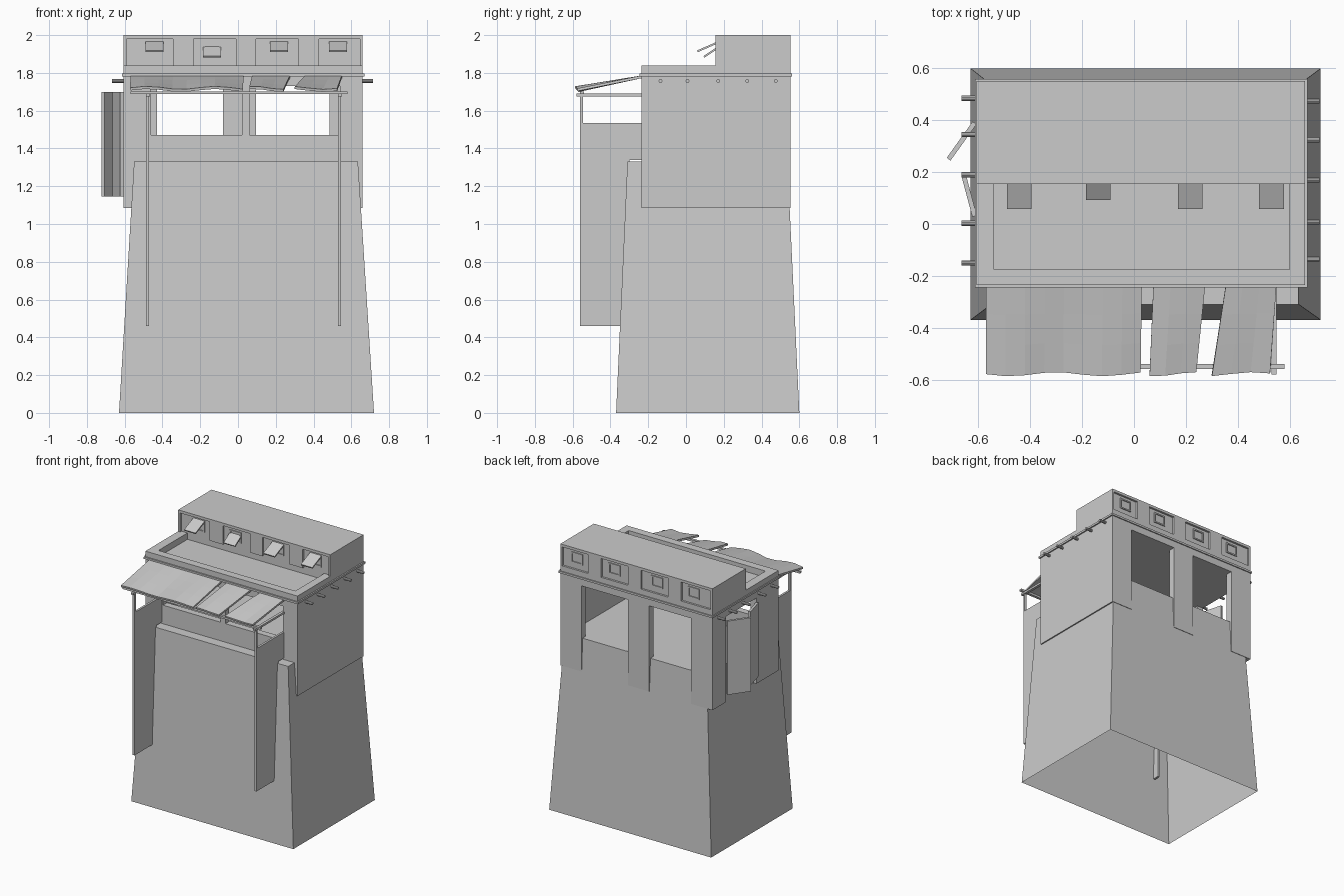
import bpy, bmesh, math
from mathutils import Matrix, Vector

if "Cube" in bpy.data.objects:
    bpy.data.objects.remove(bpy.data.objects["Cube"])


def make(name, bm):
    bmesh.ops.recalc_face_normals(bm, faces=bm.faces)
    me = bpy.data.meshes.new(name)
    bm.to_mesh(me)
    bm.free()
    ob = bpy.data.objects.new(name, me)
    bpy.context.collection.objects.link(ob)
    return ob


def boxes(name, *spans):
    """One object made of boxes given as (x0, x1, y0, y1, z0, z1)."""
    bm = bmesh.new()
    for x0, x1, y0, y1, z0, z1 in spans:
        m = Matrix.Translation(((x0 + x1) / 2, (y0 + y1) / 2, (z0 + z1) / 2))
        m = m @ Matrix.Diagonal((x1 - x0, y1 - y0, z1 - z0, 1))
        bmesh.ops.create_cube(bm, size=1, matrix=m)
    return make(name, bm)


def slab(name, a, b, side, thick):
    """Plank running from a to b, spanned by the vector side."""
    a, b, s = Vector(a), Vector(b), Vector(side)
    n = (b - a).cross(s).normalized() * thick
    bm = bmesh.new()
    bmesh.ops.create_cube(bm, size=1)
    for v in bm.verts:
        u = v.co + Vector((.5, .5, .5))
        v.co = a + (b - a) * u.x + s * u.y + n * (u.z - .5)
    return make(name, bm)


def frame(name, o, i, z0, z1):
    """Rectangular ring between outer and inner (x0, x1, y0, y1)."""
    return boxes(name, (o[0], o[1], o[2], i[2], z0, z1), (o[0], o[1], i[3], o[3], z0, z1),
                 (o[0], i[0], i[2], i[3], z0, z1), (i[1], o[1], i[2], i[3], z0, z1))


# Tapered base, closed on top and open underneath
bm = bmesh.new()
rings = []
for x0, x1, y0, y1, z in ((-.63, .72, -.37, .60, 0), (-.55, .635, -.31, .537, 1.33)):
    rings.append([bm.verts.new(p) for p in
                  ((x0, y0, z), (x1, y0, z), (x1, y1, z), (x0, y1, z))])
for k in range(4):
    j = (k + 1) % 4
    bm.faces.new((rings[0][k], rings[0][j], rings[1][j], rings[1][k]))
bm.faces.new(rings[1])
make("tapered_base", bm)

# Upper room: walls around open windows
X0, X1, Y0, Y1, ZB, ZT, T = -.607, .66, -.235, .552, 1.085, 1.73, .05
boxes("right_wall", (X1 - T, X1, Y0, Y1, ZB, ZT))
boxes("left_wall", (X0, X0 + T, Y0, .03, ZB, ZT), (X0, X0 + T, .39, Y1, ZB, ZT))
boxes("back_piers", (X0 + T, -.43, Y1 - T, Y1, ZB, ZT), (-.08, .095, Y1 - T, Y1, ZB, ZT),
      (.485, X1 - T, Y1 - T, Y1, ZB, ZT))
boxes("front_wall", (X0 + T, X1 - T, Y0, Y0 + T, ZB, 1.47),
      (X0 + T, -.46, Y0, Y0 + T, 1.47, ZT), (.54, X1 - T, Y0, Y0 + T, 1.47, ZT))
boxes("front_mullion", (.02, .06, Y0, Y0 + .04, 1.47, ZT))

# Roof, cornice and parapet
boxes("roof_slab", (X0, X1, Y0, Y1, ZT, 1.79))
frame("cornice", (X0 - .007, X1 + .01, Y0 - .01, Y1 + .008),
      (X0 + .01, X1 - .01, Y0 + .01, Y1 - .01), 1.782, 1.797)
frame("parapet", (X0, X1, Y0, Y1), (-.54, .60, -.175, Y1 - .06), 1.785, 1.838)

# Attic block with four recessed panels front and back
A0 = .155
panels = [(-.59, -.345), (-.235, -.01), (.095, .32), (.43, .645)]
boxes("attic_core", (X0, X1, A0 + .015, Y1 - .015, 1.785, 2))
edges = [X0] + [e for p in panels for e in p] + [X1]
for label, y0, y1 in (("front", A0, A0 + .015), ("back", Y1 - .015, Y1)):
    spans = [(edges[k], edges[k + 1], y0, y1, 1.838, 1.98) for k in range(0, 10, 2)]
    boxes("attic_" + label + "_piers", (X0, X1, y0, y1, 1.98, 2), *spans)

# Attic windows: thin frames on both faces, propped flaps in front
flaps = [(-.49, 1.962, .095), (-.185, 1.935, .06), (.17, 1.962, .095), (.483, 1.962, .095)]
for k, (x, z, reach) in enumerate(flaps):
    w = .095
    for label, y0, y1 in (("front", A0 + .008, A0 + .016), ("back", Y1 - .016, Y1 - .008)):
        boxes(f"attic_{label}_window_{k}",
              (x, x + .01, y0, y1, 1.88, 1.96), (x + w - .01, x + w, y0, y1, 1.88, 1.96),
              (x + .01, x + w - .01, y0, y1, 1.95, 1.96),
              (x + .01, x + w - .01, y0, y1, 1.88, 1.89))
    drop = .048 if k != 1 else .05
    slab(f"attic_flap_{k}", (x, A0 + .015, z), (x, A0 - reach, z - drop), (w, 0, 0), .01)

# Roof beam ends on both sides
for label, x, ys in (("left", -.63, (.485, .345, .19, .003, -.15)),
                     ("right", .68, (.475, .325, .17, .008, -.135))):
    bm = bmesh.new()
    for y in ys:
        m = Matrix.Translation((x, y, 1.757)) @ Matrix.Rotation(math.pi / 2, 4, 'Y')
        bmesh.ops.create_cone(bm, cap_ends=True, segments=10, radius1=.01, radius2=.01,
                              depth=.06 + .012, matrix=m)
    make(label + "_beam_ends", bm)

# Open shutters on the left side
slab("shutter_rear", (-.615, .39, 1.145), (-.715, .25, 1.145), (0, 0, .555), .018)
slab("shutter_front", (-.615, .03, 1.145), (-.655, .18, 1.145), (0, 0, .555), .018)

# Hanging side panels, posts and rails that carry the awning
for label, x in (("left", -.478), ("right", .538)):
    boxes(label + "_side_panel", (x - .008, x + .008, -.56, -.30, .46, 1.535),
          (x - .008, x + .008, -.31, -.22, 1.34, 1.535))
    boxes(label + "_awning_post", (x - .008, x + .008, -.56, -.545, 1.535, 1.68))
    boxes(label + "_awning_rail", (x - .008, x + .012, -.58, -.22, 1.675, 1.69))
boxes("awning_front_rail", (-.57, .58, -.56, -.54, 1.687, 1.702))


def awning(name, t0, t1, b0, b1, n, phase):
    """Sagging cloth strip from the wall (t0..t1) to its front edge (b0..b1)."""
    bm = bmesh.new()
    rows = []
    for j in range(4):
        v = j / 3
        row = []
        for i in range(n + 1):
            u = i / n
            x = (t0 + (t1 - t0) * u) * (1 - v) + (b0 + (b1 - b0) * u) * v
            wave = math.sin(u * n * 1.3 + phase)
            y = -.23 - v * (.348 + .008 * wave)
            row.append(bm.verts.new((x, y, 1.78 - .066 * v + .008 * wave * v)))
        rows.append(row)
    for a, b in zip(rows, rows[1:]):
        for i in range(n):
            bm.faces.new((a[i], a[i + 1], b[i + 1], b[i]))
    ob = make(name, bm)
    mod = ob.modifiers.new("thickness", 'SOLIDIFY')
    mod.thickness = .014
    mod.offset = 0


awning("awning_wide_strip", -.57, .03, -.57, .025, 8, 0)
awning("awning_middle_strip", .075, .275, .06, .24, 3, 1)
awning("awning_right_strip", .355, .55, .30, .525, 3, 2)
